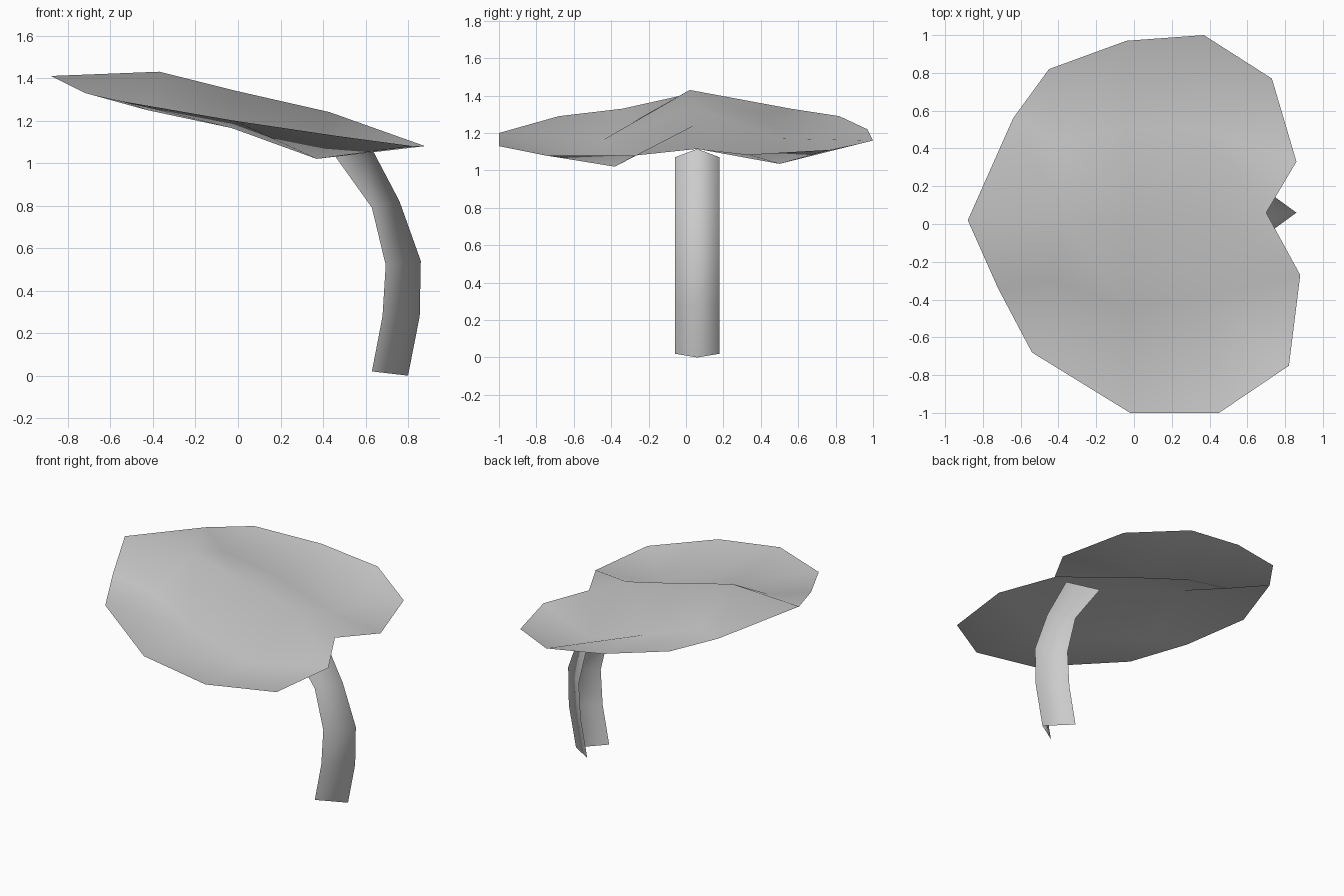
import bpy

# Remove the default cube
default_cube = bpy.data.objects.get("Cube")
if default_cube:
    bpy.data.objects.remove(default_cube, do_unlink=True)


def make_material(name, colour):
    material = bpy.data.materials.new(name)
    material.use_nodes = True
    material.diffuse_color = colour
    for node in material.node_tree.nodes:
        if node.type == "BSDF_PRINCIPLED":
            node.inputs["Base Color"].default_value = colour
    return material


def make_sheet(name, points, faces, material):
    """Build a smooth-shaded open sheet from named points."""
    index = {key: number for number, key in enumerate(points)}
    mesh = bpy.data.meshes.new(name)
    mesh.from_pydata(list(points.values()), [],
                     [[index[key] for key in face] for face in faces])
    mesh.materials.append(material)
    mesh.shade_smooth()
    sheet = bpy.data.objects.new(name, mesh)
    bpy.context.collection.objects.link(sheet)
    return sheet


plant_grey = make_material("plant grey", (0.6, 0.6, 0.6, 1))

# Leaf: raised midrib, a sunken fold on each side, and a rounded rim
midrib = {
    "tip": (-0.88, 0.02, 1.41),
    "crest": (-0.37, 0.02, 1.43),
    "middle": (-0.01, 0.03, 1.34),
    "base": (0.43, 0.04, 1.24),
    "notch": (0.70, 0.06, 1.115),
}
folds = {
    "front": [(-0.43, -0.30, 1.25), (-0.03, -0.44, 1.165), (0.37, -0.38, 1.02)],
    "back": [(-0.41, 0.43, 1.28), (-0.03, 0.50, 1.17), (0.37, 0.50, 1.035)],
}
rims = {
    "front": [(-0.72, -0.34, 1.33), (-0.54, -0.68, 1.29), (-0.02, -1.0, 1.20),
              (0.45, -1.0, 1.13), (0.82, -0.75, 1.08), (0.88, -0.27, 1.08)],
    "back": [(-0.64, 0.56, 1.33), (-0.45, 0.82, 1.29), (-0.04, 0.97, 1.22),
             (0.37, 1.0, 1.16), (0.73, 0.77, 1.11), (0.86, 0.33, 1.085)],
}
# Each half shares this layout, mirrored in winding for the back
half_layout = [
    "tip rim0 fold0 crest", "rim0 rim1 fold0", "rim1 rim2 fold1 fold0",
    "crest fold0 fold1 middle", "rim2 rim3 fold2 fold1",
    "middle fold1 fold2 base", "rim3 rim4 fold2", "rim4 rim5 fold2",
    "base fold2 rim5 notch",
]
leaf_points = dict(midrib)
leaf_faces = []
for side in ("front", "back"):
    for label, row in (("fold", folds[side]), ("rim", rims[side])):
        for number, point in enumerate(row):
            leaf_points[f"{side} {label}{number}"] = point
    for layout in half_layout:
        face = [key if key in midrib else f"{side} {key}" for key in layout.split()]
        leaf_faces.append(face if side == "front" else face[::-1])
make_sheet("leaf", leaf_points, leaf_faces, plant_grey)

# Stem: a V-shaped gutter following a bent path, open towards the leaf tip
# Each station holds the outer ridge (x, z) and the inner lips (x, z)
stations = [
    ((0.80, 0.0), (0.63, 0.02)),
    ((0.855, 0.28), (0.68, 0.28)),
    ((0.86, 0.54), (0.695, 0.52)),
    ((0.76, 0.82), (0.63, 0.79)),
    ((0.605, 1.115), (0.43, 1.07)),
]
centre, half_width = 0.06, 0.12
stem_points = {}
stem_faces = []
for level, (ridge, lip) in enumerate(stations):
    stem_points["front", level] = (lip[0], centre - half_width, lip[1])
    stem_points["ridge", level] = (ridge[0], centre, ridge[1])
    stem_points["back", level] = (lip[0], centre + half_width, lip[1])
    if level:
        for a, b in (("front", "ridge"), ("ridge", "back")):
            stem_faces.append([(a, level - 1), (b, level - 1), (b, level), (a, level)])
make_sheet("stem", stem_points, stem_faces, plant_grey)
